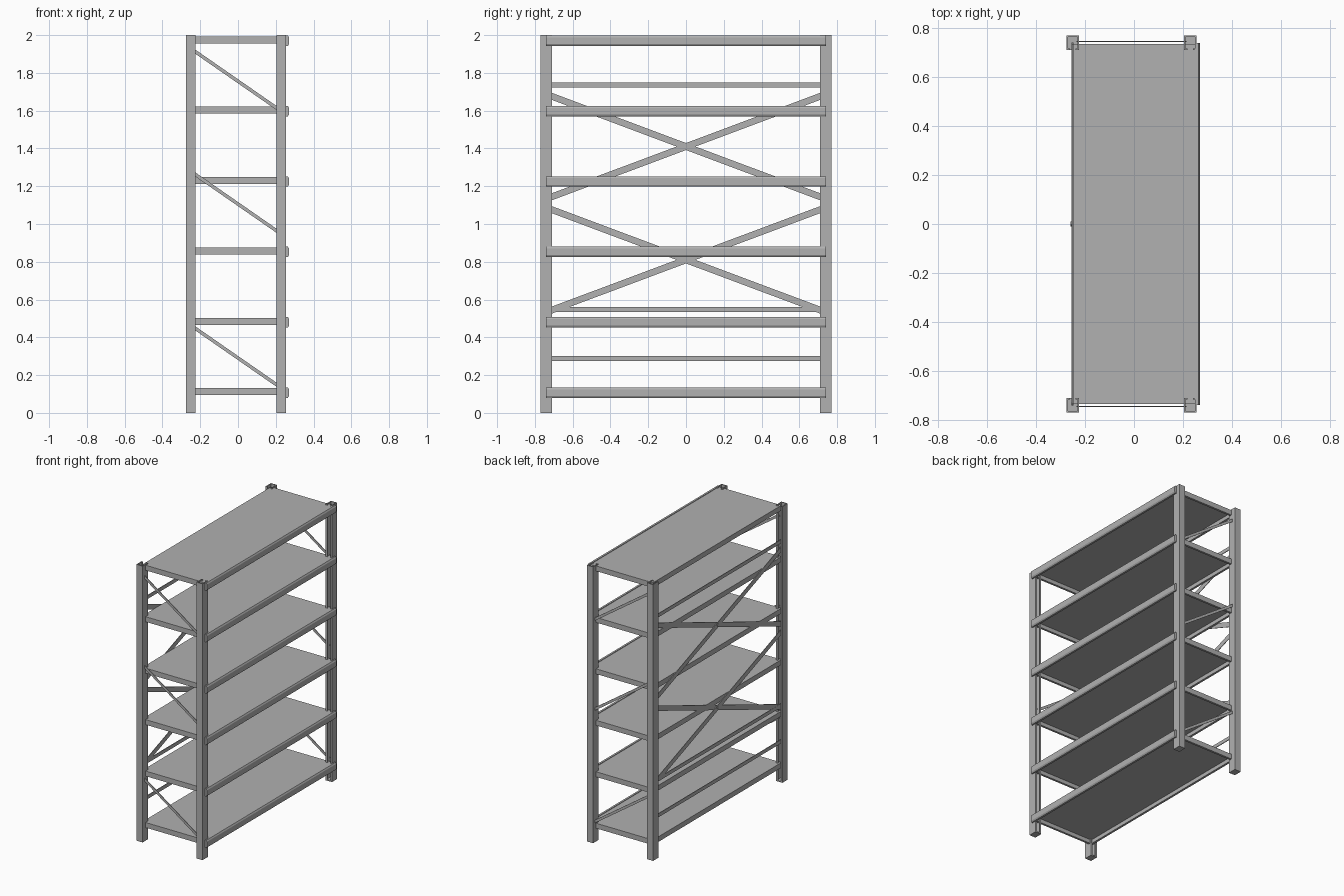
import bpy
import bmesh
from math import atan2, hypot
from mathutils import Matrix, Vector

cube = bpy.data.objects.get("Cube")
if cube:
    bpy.data.objects.remove(cube, do_unlink=True)

steel = bpy.data.materials.new("grey_steel")
steel.use_nodes = True
GREY = (0.44, 0.44, 0.44, 1)
steel.diffuse_color = GREY
steel.node_tree.nodes["Principled BSDF"].inputs["Base Color"].default_value = GREY


def finish(name, bm):
    bmesh.ops.recalc_face_normals(bm, faces=bm.faces)
    mesh = bpy.data.meshes.new(name)
    bm.to_mesh(mesh)
    bm.free()
    mesh.materials.append(steel)
    obj = bpy.data.objects.new(name, mesh)
    bpy.context.collection.objects.link(obj)
    return obj


def add_box(bm, center, size, turn=None):
    m = Matrix.Translation(center) @ (turn or Matrix()) @ Matrix.Diagonal((*size, 1))
    return bmesh.ops.create_cube(bm, size=1, matrix=m)["verts"]


def prism(name, points, shift):
    """Extrude a closed outline of 3D points along a vector."""
    bm = bmesh.new()
    face = bm.faces.new([bm.verts.new(p) for p in points])
    out = bmesh.ops.extrude_face_region(bm, geom=[face])["geom"]
    moved = [v for v in out if isinstance(v, bmesh.types.BMVert)]
    bmesh.ops.translate(bm, verts=moved, vec=shift)
    return finish(name, bm)


def flat_bar(name, axis, level, start, end, width, thick):
    """Flat bar between two (horizontal, z) points, lying across the given axis."""
    du, dz = end[0] - start[0], end[1] - start[1]
    mid = ((start[0] + end[0]) / 2, (start[1] + end[1]) / 2)
    length, angle = hypot(du, dz), atan2(dz, du)
    bm = bmesh.new()
    if axis == "X":
        add_box(bm, (level, mid[0], mid[1]), (thick, length, width),
                Matrix.Rotation(angle, 4, "X"))
    else:
        add_box(bm, (mid[0], level, mid[1]), (length, thick, width),
                Matrix.Rotation(-angle, 4, "Y"))
    finish(name, bm)


# Posts: channels open towards the middle, each on a foot plate
W, D, T, LIP = 0.025, 0.06, 0.006, 0.013
for depth, cx in (("front", 0.23), ("back", -0.25)):
    for side, s in (("left", 1), ("right", -1)):
        half = [(W - LIP, D), (W, D), (W, 0), (-W, 0), (-W, D), (LIP - W, D),
                (LIP - W, D - T), (T - W, D - T), (T - W, T), (W - T, T),
                (W - T, D - T), (W - LIP, D - T)]
        prism(f"{depth}_{side}_post",
              [(cx + x, s * (0.77 - y), 0) for x, y in half], Vector((0, 0, 2)))
        bm = bmesh.new()
        add_box(bm, (cx, s * (0.77 - D / 2), 0.004), (2 * W, D, 0.008))
        finish(f"{depth}_{side}_foot_plate", bm)

# Shelves: trays hollow underneath, with a chamfered beam along the open side
for i in range(6):
    top = 0.135 + i * 0.3725
    bm = bmesh.new()
    add_box(bm, (0.0025, 0, top - 0.0225), (0.505, 1.47, 0.037))
    bm.faces.ensure_lookup_table()
    under = min(bm.faces, key=lambda f: f.calc_center_median().z)
    bmesh.ops.inset_region(bm, faces=[under], thickness=0.022)
    inner = bmesh.ops.extrude_face_region(bm, geom=[under])["geom"]
    bmesh.ops.translate(bm, vec=(0, 0, 0.028),
                        verts=[v for v in inner if isinstance(v, bmesh.types.BMVert)])
    bmesh.ops.delete(bm, geom=[under], context="FACES_ONLY")
    finish(f"shelf_{i + 1}", bm)

    low = top - 0.055
    section = [(0.25, low), (0.264, low), (0.27, low + 0.01),
               (0.27, top - 0.01), (0.264, top), (0.25, top)]
    prism(f"shelf_beam_{i + 1}", [(x, -0.74, z) for x, z in section],
          Vector((0, 1.48, 0)))

# Diagonal struts in both end frames
for side, y in (("left", 0.745), ("right", -0.745)):
    for i, (high, low) in enumerate(((0.45, 0.145), (1.265, 0.96), (1.915, 1.61))):
        flat_bar(f"{side}_strut_{i + 1}", "Y", y, (-0.23, high), (0.21, low), 0.018, 0.005)

# Crossed braces and level rails across the back
for i, z in enumerate((0.81, 1.41)):
    for j, s in enumerate((1, -1)):
        flat_bar(f"back_brace_{i + 1}_{j + 1}", "X", -0.25 - 0.004 * j,
                 (-0.735, z - s * 0.275), (0.735, z + s * 0.275), 0.035, 0.004)
    bm = bmesh.new()
    bmesh.ops.create_cone(bm, cap_ends=True, segments=12, radius1=0.01, radius2=0.01,
                          depth=0.008, matrix=Matrix.Translation((-0.256, 0, z))
                          @ Matrix.Rotation(1.5708, 4, "Y"))
    finish(f"brace_rivet_{i + 1}", bm)
for i, z in enumerate((0.287, 0.547, 1.735)):
    flat_bar(f"back_rail_{i + 1}", "X", -0.25, (-0.735, z), (0.735, z), 0.026, 0.005)
